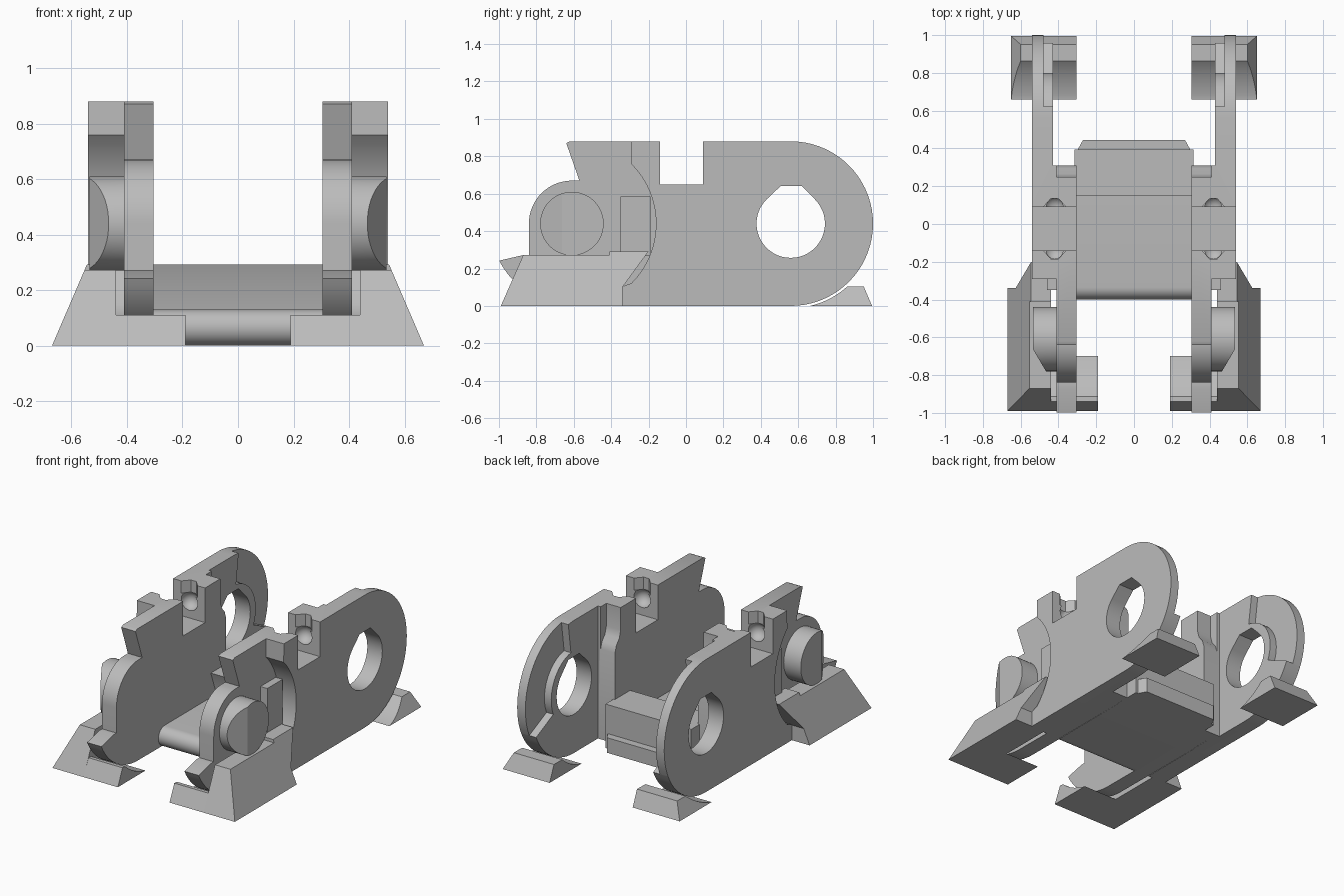
import bpy, bmesh
from math import sin, cos, radians, sqrt

cube = bpy.data.objects.get("Cube")
if cube:
    bpy.data.objects.remove(cube)

grey = bpy.data.materials.new("plain_grey")
grey.use_nodes = True
grey.diffuse_color = (0.5, 0.5, 0.5, 1)
grey.node_tree.nodes["Principled BSDF"].inputs["Base Color"].default_value = (0.5, 0.5, 0.5, 1)

PIVOT = (-0.61, 0.44)   # trunnion centre in y, z
EYE = (0.56, 0.44)      # rear hole centre in y, z


def arc(centre, r, a0, a1, n=16):
    angles = [radians(a0 + (a1 - a0) * i / n) for i in range(n + 1)]
    return [(centre[0] + r * cos(a), centre[1] + r * sin(a)) for a in angles]


def extrude(name, points, depth):
    """Sweep a closed 3D outline along a depth vector."""
    bm = bmesh.new()
    face = bm.faces.new([bm.verts.new(p) for p in points])
    out = bmesh.ops.extrude_face_region(bm, geom=[face])
    moved = [v for v in out["geom"] if isinstance(v, bmesh.types.BMVert)]
    bmesh.ops.translate(bm, verts=moved, vec=depth)
    bmesh.ops.recalc_face_normals(bm, faces=bm.faces)
    mesh = bpy.data.meshes.new(name)
    bm.to_mesh(mesh)
    bm.free()
    mesh.materials.append(grey)
    obj = bpy.data.objects.new(name, mesh)
    bpy.context.collection.objects.link(obj)
    return obj


def slab(name, profile, x0, x1):
    """Side profile in y, z given thickness along x."""
    return extrude(name, [(x0, y, z) for y, z in profile], (x1 - x0, 0, 0))


def activate(obj):
    bpy.ops.object.select_all(action="DESELECT")
    obj.select_set(True)
    bpy.context.view_layer.objects.active = obj


def cut(obj, cutters):
    activate(obj)
    for c in cutters:
        c.hide_render = True
        mod = obj.modifiers.new("cut", "BOOLEAN")
        mod.operation = "DIFFERENCE"
        mod.solver = "EXACT"
        mod.object = c
        bpy.ops.object.modifier_apply(modifier=mod.name)


def finish(obj, mirrored=True):
    activate(obj)
    bpy.ops.object.shade_smooth_by_angle(angle=radians(30))
    if mirrored:
        obj.modifiers.new("mirror", "MIRROR")


def lean(obj, x_edge, slope):
    """Slope the outer side of a foot inwards with height."""
    for v in obj.data.vertices:
        if abs(v.co.x - x_edge) < 0.001:
            v.co.x -= v.co.z * slope


# Cutters for the eye, the rear recess and the notch sockets
eye = slab("eye_cutter", arc(EYE, 0.183, 135, 405, 36) + [(0.62, 0.64), (0.505, 0.64)], 0.2, 0.7)
recess = slab("recess_cutter", arc(EYE, 0.24, -25, 82) + arc(EYE, 0.6, 82, -25), 0.3, 0.48)
relief = slab("relief_cutter", [(0.31, -0.1), (1.1, -0.1), (1.1, 1), (0.31, 1)], 0.3, 0.43)
sockets = []
for wall, d in ((0.09, 1), (-0.14, -1)):
    sockets.append(extrude("socket_slot_cutter",
        [(0.36, wall - 0.02 * d, 0.8), (0.36, wall, 0.8), (0.4, wall + 0.045 * d, 0.8),
         (0.44, wall + 0.045 * d, 0.8), (0.48, wall, 0.8), (0.48, wall - 0.02 * d, 0.8)],
        (0, 0, 0.2)))
    bpy.ops.mesh.primitive_uv_sphere_add(segments=20, ring_count=12, radius=0.06,
                                         location=(0.42, wall, 0.76))
    sockets.append(bpy.context.object)

notch = [(-0.14, 0.88), (-0.14, 0.65), (0.09, 0.65), (0.09, 0.88)]

# Outer plate with concave front edge and round rear end
plate = slab("outer_plate",
    [(-0.29, 0.88)] + notch + arc(EYE, 0.44, 90, -90, 36)
    + [(-0.35, 0), (-0.35, 0.1)] + arc(PIVOT, 0.45, -45, 45), 0.41, 0.54)
cut(plate, [relief, eye, recess] + sockets)
finish(plate)

# Inner plate with the trunnion arm and hooked toe at the front
arm = slab("inner_arm",
    [(-0.64, 0.87), (-0.62, 0.88)] + notch
    + [(0.25, 0.88), (0.25, 0.73), (0.265, 0.68), (0.295, 0.645), (0.31, 0.6), (0.31, 0)]
    + arc(PIVOT, 0.436, -90, -153) + [(-0.87, 0.272), (-0.84, 0.272)]
    + arc(PIVOT, 0.23, 180, 90) + [(-0.57, 0.67)], 0.305, 0.41)
cut(arm, sockets)
finish(arm)

# Rear filler that thickens the inner plate up to the outer one
filler = slab("plate_filler",
    [(0.09, 0.65), (0.09, 0.88), (0.25, 0.88), (0.25, 0.73), (0.265, 0.68),
     (0.295, 0.645), (0.31, 0.6), (0.31, 0), (0.09, 0)], 0.405, 0.435)
cut(filler, sockets)
finish(filler)

# Trunnion with its front corner sliced off
trunnion = slab("trunnion", arc(PIVOT, 0.17, 0, 352.5, 47), 0.4, 0.535)
corner = extrude("corner_cutter", [(0.56, -0.62, 0.2), (0.46, -0.79, 0.2), (0.7, -0.9, 0.2)], (0, 0, 0.5))
cut(trunnion, [corner])
finish(trunnion)

# Small stop beside the trunnion
finish(slab("stop_block", [(-0.35, 0.27), (-0.19, 0.27), (-0.19, 0.585), (-0.35, 0.585)], 0.41, 0.46))

# Front foot: tall sloping outer block and low toe that clears the arm
foot = slab("front_foot",
    [(-0.99, 0), (-0.87, 0.272), (-0.41, 0.272), (-0.41, 0.292), (-0.2, 0.292),
     (-0.34, 0.1), (-0.34, 0)], 0.44, 0.67)
lean(foot, 0.67, 0.43)
finish(foot)
toe = [(-0.99, 0), (-0.94, 0.11)]
toe += [(y, PIVOT[1] - sqrt(0.4485 ** 2 - (y - PIVOT[0]) ** 2))
        for y in (-0.912, -0.88, -0.84, -0.8, -0.76)] + [(-0.7, 0)]
finish(slab("front_toe", toe, 0.19, 0.445))

# Rear foot shaped to clear the round plate end
rear = [(0.66, 0)] + arc(EYE, 0.452, -76, -48) + [(0.95, 0.105), (0.995, 0)]
foot = slab("rear_foot", rear, 0.305, 0.65)
lean(foot, 0.65, 0.48)
finish(foot)

# Floor with a rounded front lip
finish(slab("floor", [(0.31, 0), (0.31, 0.13)] + arc((-0.335, 0.065), 0.065, 90, 270), -0.31, 0.31), False)

# Rear crossbox with undercut front and a lip behind
finish(slab("crossbox", [(0.15, 0.292), (0.395, 0.292), (0.395, 0), (0.21, 0), (0.21, 0.13)], -0.315, 0.315), False)
finish(extrude("crossbox_lip", [(-0.3, 0.39, 0), (-0.27, 0.445, 0), (0.27, 0.445, 0), (0.3, 0.39, 0)],
               (0, 0, 0.1)), False)

for c in [eye, recess, relief, corner] + sockets:
    bpy.data.objects.remove(c)
